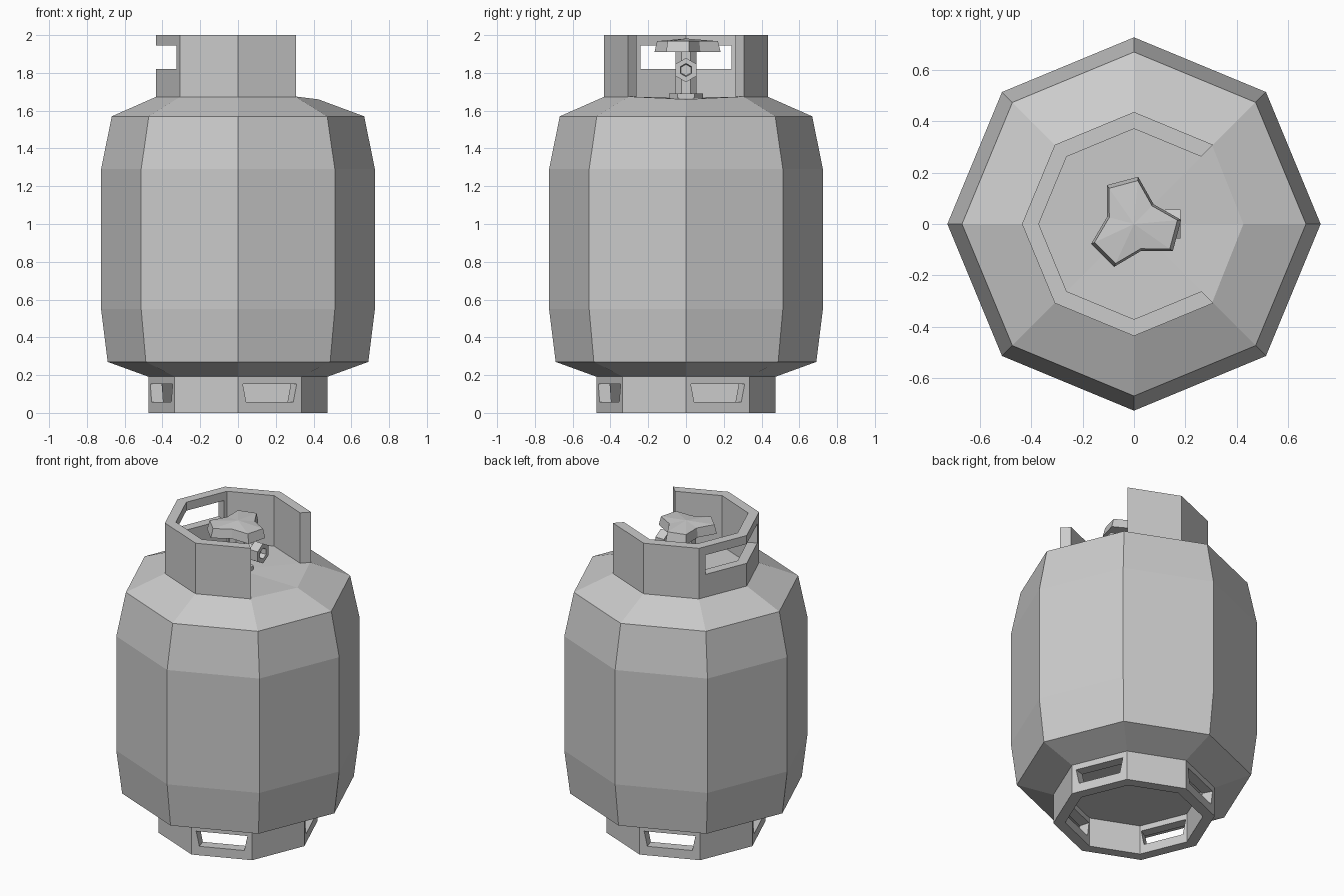
import bpy, bmesh
from math import sin, cos, radians
from mathutils import Matrix

if "Cube" in bpy.data.objects:
    bpy.data.objects.remove(bpy.data.objects["Cube"])


def polygon(r, z, n=8, phase=0):
    """Regular polygon ring at height z."""
    return [(r * cos(radians(phase + 360 * i / n)), r * sin(radians(phase + 360 * i / n)), z)
            for i in range(n)]


def loft(name, rings, loop=False, apex=None):
    """Skin a stack of rings; close it on itself, with flat caps, or with an apex."""
    bm = bmesh.new()
    rows = [[bm.verts.new(p) for p in ring] for ring in rings]
    n = len(rows[0])
    pairs = list(zip(rows, rows[1:])) + ([(rows[-1], rows[0])] if loop else [])
    for a, b in pairs:
        for i in range(n):
            j = (i + 1) % n
            bm.faces.new((a[i], a[j], b[j], b[i]))
    if not loop:
        bm.faces.new(rows[0][::-1])
        if apex:
            tip = bm.verts.new(apex)
            for i in range(n):
                bm.faces.new((rows[-1][i], rows[-1][(i + 1) % n], tip))
        else:
            bm.faces.new(rows[-1])
    bmesh.ops.recalc_face_normals(bm, faces=bm.faces)
    mesh = bpy.data.meshes.new(name)
    bm.to_mesh(mesh)
    bm.free()
    obj = bpy.data.objects.new(name, mesh)
    bpy.context.collection.objects.link(obj)
    return obj


def cut(target, cutter):
    """Subtract the cutter from the target and remove it."""
    mod = target.modifiers.new("cut", 'BOOLEAN')
    mod.operation, mod.solver, mod.object = 'DIFFERENCE', 'EXACT', cutter
    deps = bpy.context.evaluated_depsgraph_get()
    deps.update()
    result = bpy.data.meshes.new_from_object(target.evaluated_get(deps))
    target.modifiers.clear()
    target.data = result
    bpy.data.objects.remove(cutter)


# Tank body, with the rim dipping slightly where the collar is open
profile = [(0.47, 0.19), (0.69, 0.27), (0.725, 0.55), (0.725, 1.29), (0.668, 1.57), (0.43, 1.675)]
rings = [polygon(r, z) for r, z in profile]
rings[-1][0] = (0.425, 0, 1.66)
loft("tank_body", rings, apex=(0, 0, 1.665))

# Foot ring with a slot in every other face
foot = loft("foot_ring", [polygon(r, z) for r, z in
                          ((0.475, 0), (0.475, 0.195), (0.405, 0.195), (0.405, 0))], loop=True)
for k in range(4):
    slot = loft("slot_cutter", [[(d, -b, 0.058), (d, b, 0.058), (d, t, 0.154), (d, -t, 0.154)]
                                for d, b, t in ((0.34, 0.125, 0.143), (0.46, 0.137, 0.157))])
    slot.data.transform(Matrix.Rotation(radians(22.5 + 90 * k), 4, 'Z'))
    cut(foot, slot)

# Guard collar, open to the right, with a hand hole through the left side
collar = loft("guard_collar", [[(r * cos(radians(a)), r * sin(radians(a)), z)
                                for r, z in ((0.435, 1.668), (0.435, 2), (0.37, 2), (0.37, 1.668))]
                               for a in range(45, 316, 45)])
hole = [(-0.6, -0.38), (-0.1, -0.171), (-0.1, 0.171), (-0.6, 0.38)]
cut(collar, loft("hand_hole_cutter", [[(x, y, z) for x, y in hole] for z in (1.82, 1.945)]))

# Valve base and stem
loft("valve_base", [polygon(0.09, z, 6, 30) for z in (1.655, 1.692)])
loft("valve_stem", [polygon(0.06, z, 8, 22.5) for z in (1.68, 1.93)])

# Side outlet: neck and hollow hexagonal nut, both along x
for name, parts in (("outlet_neck", ((0.04, 0.0), (0.04, 0.14))),
                    ("outlet_nut", ((0.064, 0.12), (0.064, 0.18), (0.035, 0.18), (0.03, 0.145)))):
    loft(name, [[(x, py, 1.815 + px) for px, py, _ in polygon(r, 0, 6)] for r, x in parts])

# Three-lobed hand wheel
star = []
for lobe in (105, 225, 345):
    star += [(0.184, lobe - 20), (0.184, lobe + 20), (0.108, lobe + 60)]
loft("hand_wheel", [[(s * r * cos(radians(a)), s * r * sin(radians(a)), z) for r, a in star]
                    for s, z in ((1, 1.91), (0.92, 1.968))], apex=(0, 0, 1.982))
